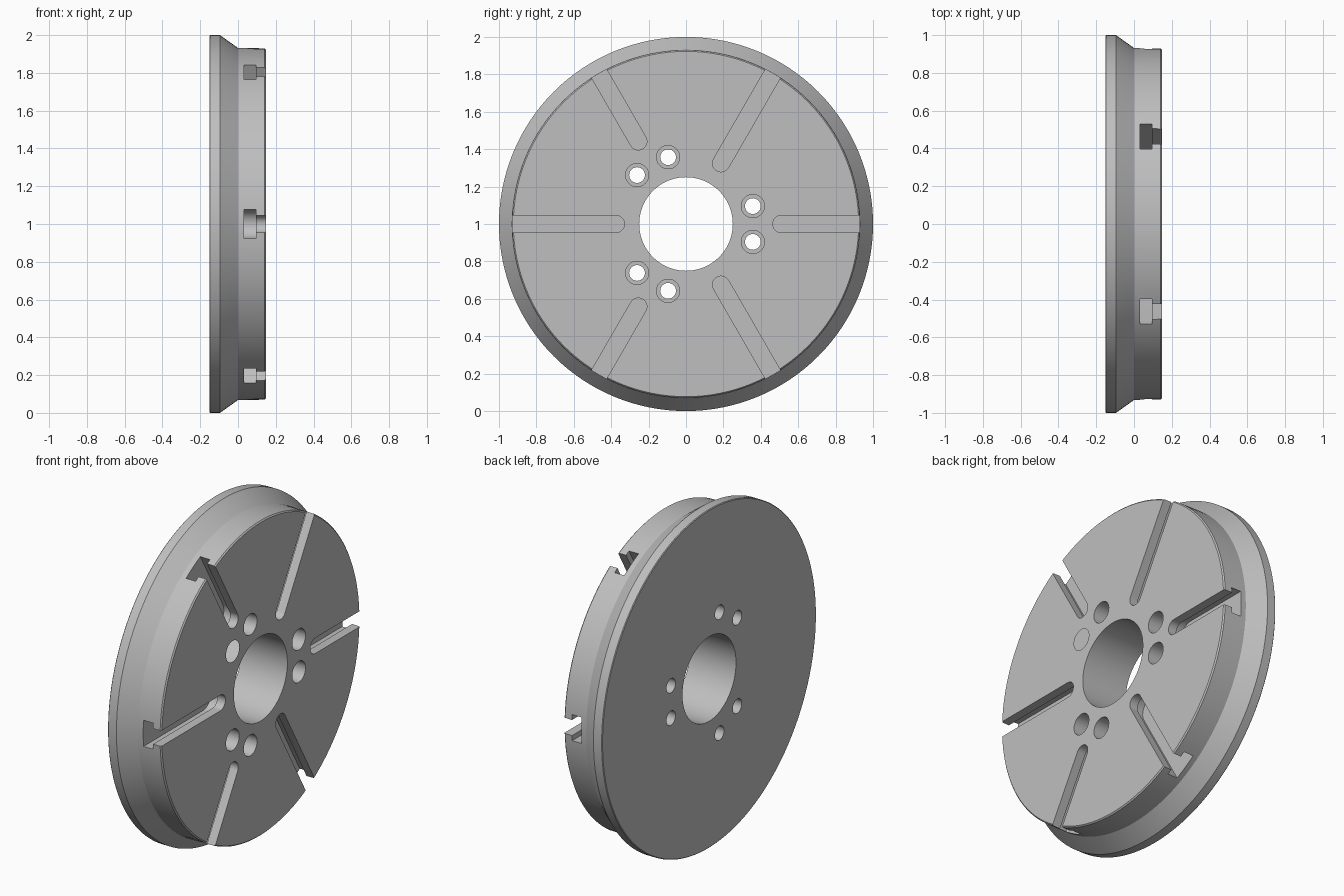
import bpy, bmesh
from math import sin, cos, pi, radians
from mathutils import Matrix, Vector

if "Cube" in bpy.data.objects:
    bpy.data.objects.remove(bpy.data.objects["Cube"], do_unlink=True)

CENTRE = Vector((0, 0, 1))

steel = bpy.data.materials.new("plain_grey_steel")
steel.use_nodes = True
GREY = (0.52, 0.52, 0.52, 1)
steel.diffuse_color = GREY
steel.node_tree.nodes["Principled BSDF"].inputs["Base Color"].default_value = GREY


def make_object(name, bm):
    bmesh.ops.recalc_face_normals(bm, faces=bm.faces)
    mesh = bpy.data.meshes.new(name)
    bm.to_mesh(mesh)
    bm.free()
    mesh.materials.append(steel)
    obj = bpy.data.objects.new(name, mesh)
    bpy.context.collection.objects.link(obj)
    return obj


def lathe(name, profile, steps):
    """Closed (x, radius) profile turned around the x axis."""
    bm = bmesh.new()
    rings = []
    for i in range(steps):
        a = 2 * pi * i / steps
        rings.append([bm.verts.new(CENTRE + Vector((x, r * cos(a), r * sin(a))))
                      for x, r in profile])
    n = len(profile)
    for i in range(steps):
        a, b = rings[i], rings[(i + 1) % steps]
        for j in range(n):
            k = (j + 1) % n
            bm.faces.new((a[j], a[k], b[k], b[j]))
    return make_object(name, bm)


def prism(bm, outline, x0, x1, angle):
    """Extrude a (radial, sideways) outline along x, turned to an angle."""
    turn = Matrix.Rotation(angle, 3, 'X')
    low, high = [[bm.verts.new(CENTRE + turn @ Vector((x, u, v))) for u, v in outline]
                 for x in (x0, x1)]
    n = len(outline)
    bm.faces.new(low)
    bm.faces.new(high[::-1])
    for i in range(n):
        j = (i + 1) % n
        bm.faces.new((low[i], high[i], high[j], low[j]))


def slot_outline(start, half):
    """Slot with a round inner end, open past the rim."""
    arc = [(start - half * sin(pi * i / 16), half * cos(pi * i / 16)) for i in range(17)]
    return arc + [(1.1, -half), (1.1, half)]


def circle_outline(centre, radius, steps=40):
    return [(centre + radius * cos(2 * pi * i / steps), radius * sin(2 * pi * i / steps))
            for i in range(steps)]


# Flanged disc with centre bore
plate = lathe("slotted_face_plate", [
    (-0.152, 0.25), (-0.152, 0.996), (-0.148, 1.0), (-0.095, 1.0), (0.0, 0.932),
    (0.141, 0.93), (0.148, 0.923), (0.148, 0.25)], 128)


def cut(name, shapes):
    bm = bmesh.new()
    for outline, x0, x1, angle in shapes:
        prism(bm, outline, x0, x1, angle)
    cutter = make_object(name, bm)
    cutter.hide_render = True
    mod = plate.modifiers.new(name, 'BOOLEAN')
    mod.operation = 'DIFFERENCE'
    mod.solver = 'EXACT'
    mod.object = cutter
    return cutter


# T-slots: alternating short and long, narrow neck over wide undercut
slots = [(radians(60 * i), 0.375 if i % 2 else 0.51) for i in range(6)]
# Paired counterbored bolt holes
holes = [radians(120 * i + s) for i in range(3) for s in (-15, 15)]

cutters = [
    cut("slot_necks", [(slot_outline(r, 0.046), 0.06, 0.2, a) for a, r in slots]),
    cut("slot_undercuts", [(slot_outline(r, 0.077), 0.032, 0.095, a) for a, r in slots]),
    cut("bolt_holes", [(circle_outline(0.37, 0.042), -0.3, 0.3, a) for a in holes]),
    cut("counterbores", [(circle_outline(0.37, 0.062), 0.0, 0.3, a) for a in holes]),
]

# Bake the cuts and remove the cutters
bpy.context.view_layer.update()
graph = bpy.context.evaluated_depsgraph_get()
baked = bpy.data.meshes.new_from_object(plate.evaluated_get(graph))
plate.modifiers.clear()
plate.data = baked
for c in cutters:
    bpy.data.objects.remove(c, do_unlink=True)
baked.materials.clear()
baked.materials.append(steel)
for face in baked.polygons:
    face.material_index = 0

# Smooth round walls, crisp edges
bpy.ops.object.select_all(action='DESELECT')
plate.select_set(True)
bpy.context.view_layer.objects.active = plate
bpy.ops.object.shade_smooth_by_angle(angle=radians(25))
